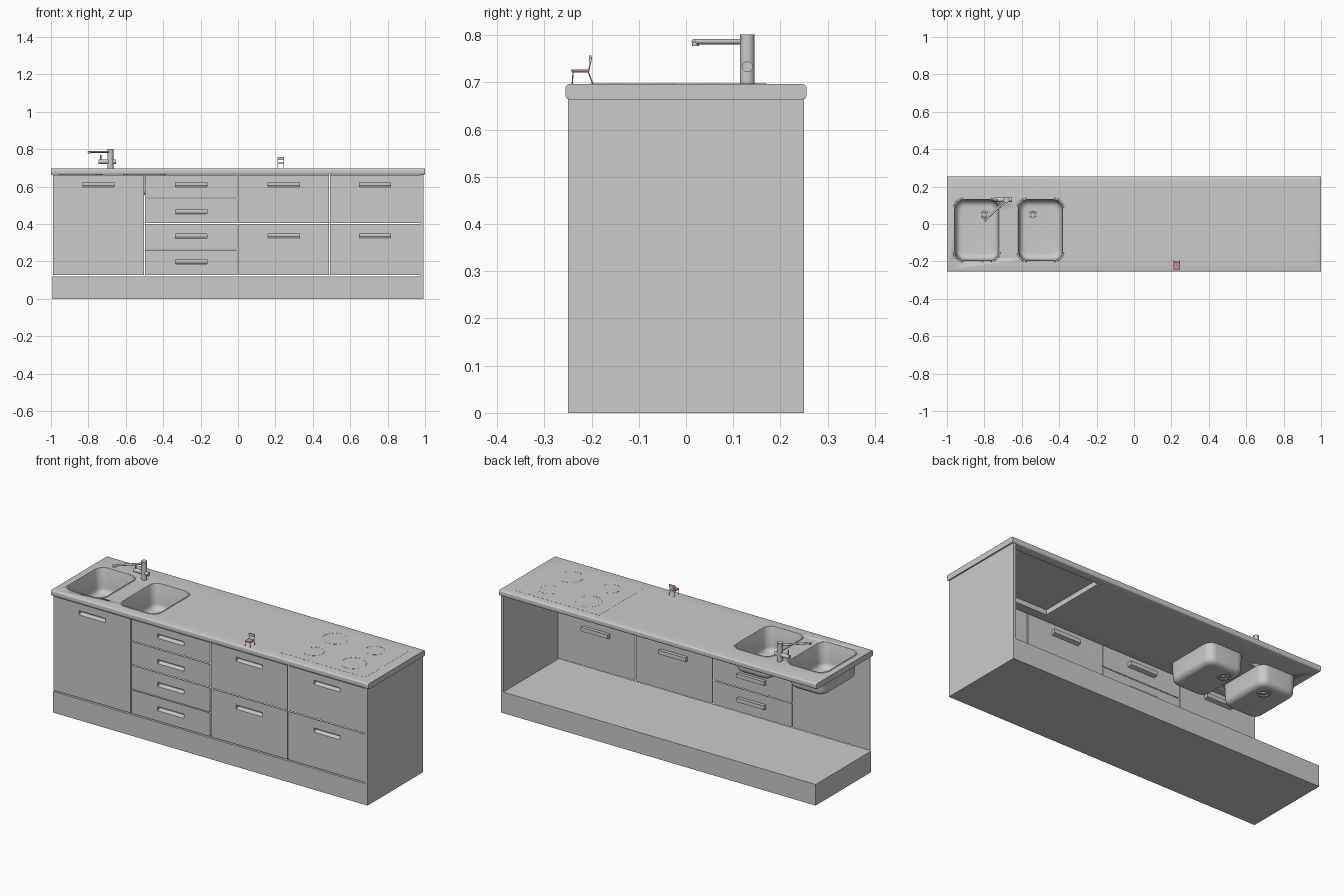
import bpy, bmesh, math
from mathutils import Vector, Matrix

if "Cube" in bpy.data.objects:
    bpy.data.objects.remove(bpy.data.objects["Cube"])

TOP = 0.696


def finish(name, bm, angle=None, fix=True):
    if fix:
        bmesh.ops.recalc_face_normals(bm, faces=bm.faces[:])
    me = bpy.data.meshes.new(name)
    bm.to_mesh(me)
    bm.free()
    ob = bpy.data.objects.new(name, me)
    bpy.context.collection.objects.link(ob)
    if angle:
        bpy.ops.object.select_all(action='DESELECT')
        ob.select_set(True)
        bpy.context.view_layer.objects.active = ob
        bpy.ops.object.shade_smooth_by_angle(angle=math.radians(angle))
    return ob


def box(name, lo, hi):
    bm = bmesh.new()
    lo, hi = Vector(lo), Vector(hi)
    m = Matrix.Translation((lo + hi) / 2) @ Matrix.Diagonal((*(hi - lo), 1))
    bmesh.ops.create_cube(bm, size=1, matrix=m)
    return finish(name, bm)


def rods(name, parts, seg=24):
    """One object made of cylinders (start, end, radius)."""
    bm = bmesh.new()
    for p, q, r in parts:
        p, q = Vector(p), Vector(q)
        m = Matrix.Translation((p + q) / 2) @ (q - p).to_track_quat('Z', 'Y').to_matrix().to_4x4()
        bmesh.ops.create_cone(bm, cap_ends=True, segments=seg, radius1=r, radius2=r,
                              depth=(q - p).length, matrix=m)
    return finish(name, bm, 35)


def rounded(w, d, r, n=6):
    """Outline of a rounded rectangle centred on the origin."""
    pts = []
    for k, (sx, sy) in enumerate([(1, 1), (-1, 1), (-1, -1), (1, -1)]):
        for i in range(n + 1):
            a = math.pi / 2 * (k + i / n)
            pts.append((sx * (w / 2 - r) + r * math.cos(a), sy * (d / 2 - r) + r * math.sin(a)))
    return pts


def loft(name, loops, first=True, last=True, angle=35):
    bm = bmesh.new()
    rows = [[bm.verts.new(p) for p in loop] for loop in loops]
    n = len(rows[0])
    for a, b in zip(rows, rows[1:]):
        for i in range(n):
            j = (i + 1) % n
            bm.faces.new((a[i], a[j], b[j], b[i]))
    if first:
        bm.faces.new(rows[0])
    if last:
        bm.faces.new(rows[-1])
    return finish(name, bm, angle)


def ring(name, centre, outer, inner, h, seg=32):
    x, y, z = centre
    circ = lambda r, zz: [(x + r * math.cos(2 * math.pi * i / seg),
                           y + r * math.sin(2 * math.pi * i / seg), zz) for i in range(seg)]
    return loft(name, [circ(outer, z), circ(outer, z + h), circ(inner, z + h), circ(inner, z), circ(outer, z)],
                False, False)


# Base plinth and right end panel
box("plinth", (-0.992, -0.25, 0), (0.992, 0.25, 0.12))
box("end_panel", (0.976, -0.25, 0.12), (0.992, 0.25, 0.665))


# Front panels, each with a recessed grip pushed inwards
def front(name, x0, x1, z0, z1, hz):
    y, cx = -0.247, (x0 + x1) / 2
    xs = [x0, cx - 0.083, cx + 0.083, x1]
    zs = [z0, hz - 0.012, hz + 0.012, z1]
    bm = bmesh.new()
    g = [[bm.verts.new((px, y, pz)) for px in xs] for pz in zs]
    for r in range(3):
        for c in range(3):
            if (r, c) != (1, 1):
                bm.faces.new((g[r][c], g[r][c + 1], g[r + 1][c + 1], g[r + 1][c]))
    rim = [g[1][1], g[1][2], g[2][2], g[2][1]]
    back = [bm.verts.new((v.co.x, y + 0.024, v.co.z + dz)) for v, dz in zip(rim, (0.007, 0.007, 0, 0))]
    for i in range(4):
        j = (i + 1) % 4
        bm.faces.new((rim[i], rim[j], back[j], back[i]))
    bm.faces.new(back)
    ob = finish(name, bm, fix=False)
    mod = ob.modifiers.new("thickness", 'SOLIDIFY')
    mod.thickness, mod.offset = 0.005, -1


columns = [("door", -0.99, -0.503, [(0.126, 0.661, 0.61)]),
           ("small_drawer", -0.497, -0.003, [(0.126, 0.26, 0.197), (0.265, 0.401, 0.335),
                                             (0.406, 0.536, 0.465), (0.541, 0.661, 0.61)]),
           ("middle_drawer", 0.003, 0.486, [(0.126, 0.401, 0.338), (0.406, 0.661, 0.61)]),
           ("right_drawer", 0.492, 0.975, [(0.126, 0.401, 0.338), (0.406, 0.661, 0.61)])]
for name, x0, x1, rows in columns:
    for i, (z0, z1, hz) in enumerate(rows):
        front(f"{name}_{i + 1}", x0, x1, z0, z1, hz)

# Worktop with rounded long edges
edge = [(y, z + 0.68) for y, z in rounded(0.51, 0.032, 0.008, 4)]
worktop = loft("worktop", [[(x, y, z) for y, z in edge] for x in (-1, 1)])

# Openings for the two sinks and the hob
SINKS = [(-0.84, -0.032), (-0.50, -0.032)]
W, D = 0.24, 0.33
cutters = [box("hob_cutter", (0.405, -0.195, 0.6), (0.935, 0.205, 0.8))]
for cx, cy in SINKS:
    cutters.append(loft("sink_cutter", [[(cx + x, cy + y, z) for x, y in rounded(W - 0.004, D - 0.004, 0.05)]
                                        for z in (0.6, 0.8)]))
bpy.context.view_layer.objects.active = worktop
for c in cutters:
    mod = worktop.modifiers.new("opening", 'BOOLEAN')
    mod.operation, mod.object, mod.solver = 'DIFFERENCE', c, 'EXACT'
    bpy.ops.object.modifier_apply(modifier=mod.name)
    bpy.data.objects.remove(c)

# Hob plate and cooking zones
box("hob_plate", (0.40, -0.2, 0.692), (0.94, 0.21, TOP + 0.0005))
for i, (x, y, r) in enumerate([(0.54, 0.10, 0.07), (0.54, -0.09, 0.055), (0.79, 0.10, 0.055), (0.79, -0.09, 0.07)]):
    ring(f"cooking_zone_{i + 1}", (x, y, TOP), r, r - 0.004, 0.001)

# Sink bowls with drains
for k, (cx, cy) in enumerate(SINKS):
    zb, R = 0.555, 0.03
    prof = [(-0.006, TOP), (-0.005, TOP + 0.0015), (0.001, TOP + 0.0015), (0.003, TOP - 0.003)]
    for i in range(7):
        a = math.pi / 2 * i / 6
        prof.append((0.008 + R * (1 - math.cos(a)), zb + R * (1 - math.sin(a))))
    loft(f"sink_bowl_{k + 1}",
         [[(cx + x, cy + y, z) for x, y in rounded(W - 2 * o, D - 2 * o, max(0.05 - o * 0.6, 0.02))] for o, z in prof],
         first=False)
    dx, dy = (-0.80, -0.54)[k], 0.05
    ring(f"drain_ring_{k + 1}", (dx, dy, zb - 0.006), 0.036, 0.024, 0.009)
    spokes = [((dx, dy, zb - 0.008), (dx, dy, zb + 0.004), 0.01)]
    for i in range(10):
        a = 2 * math.pi * i / 10
        spokes.append(((dx, dy, zb + 0.001), (dx + 0.026 * math.cos(a), dy + 0.026 * math.sin(a), zb + 0.001), 0.002))
    rods(f"drain_strainer_{k + 1}", spokes, 12)

# Tap: body, swivelled spout, side cylinder and lever
fx, fy = -0.682, 0.13
rods("tap_body", [((fx, fy, TOP - 0.002), (fx, fy, 0.793), 0.0155), ((fx, fy, 0.794), (fx, fy, 0.801), 0.0155),
                  ((fx, fy, 0.79), (fx, fy, 0.796), 0.014)], 32)
rods("tap_spout", [((fx, fy, 0.786), (-0.80, 0.016, 0.786), 0.0055),
                   ((-0.795, 0.02, 0.777), (-0.795, 0.02, 0.787), 0.007)])
rods("tap_mixer", [((-0.745, fy, 0.733), (-0.652, fy, 0.733), 0.0115)])
rods("tap_lever", [((-0.734, fy, 0.733), (-0.734, fy - 0.004, 0.768), 0.0035)], 12)

# Miniature chair on the worktop
frame = []
for x in (0.213, 0.245):
    frame += [((x, -0.241, TOP), (x, -0.239, 0.722), 0.0013),
              ((x, -0.197, TOP), (x, -0.207, 0.722), 0.0013),
              ((x, -0.241, 0.722), (x, -0.207, 0.722), 0.0013),
              ((x, -0.207, 0.722), (x, -0.203, 0.738), 0.0013),
              ((x, -0.203, 0.738), (x, -0.200, 0.754), 0.0013)]
rods("chair_frame", frame, 8)
box("chair_backrest", (0.211, -0.205, 0.742), (0.247, -0.200, 0.757))
seat = box("chair_seat", (0.212, -0.243, 0.7225), (0.246, -0.204, 0.7275))
bev = seat.modifiers.new("soft_edge", 'BEVEL')
bev.width, bev.segments = 0.0015, 2
red = bpy.data.materials.new("seat_red")
red.diffuse_color = (0.65, 0.25, 0.25, 1)
red.use_nodes = True
red.node_tree.nodes["Principled BSDF"].inputs["Base Color"].default_value = red.diffuse_color
seat.data.materials.append(red)
